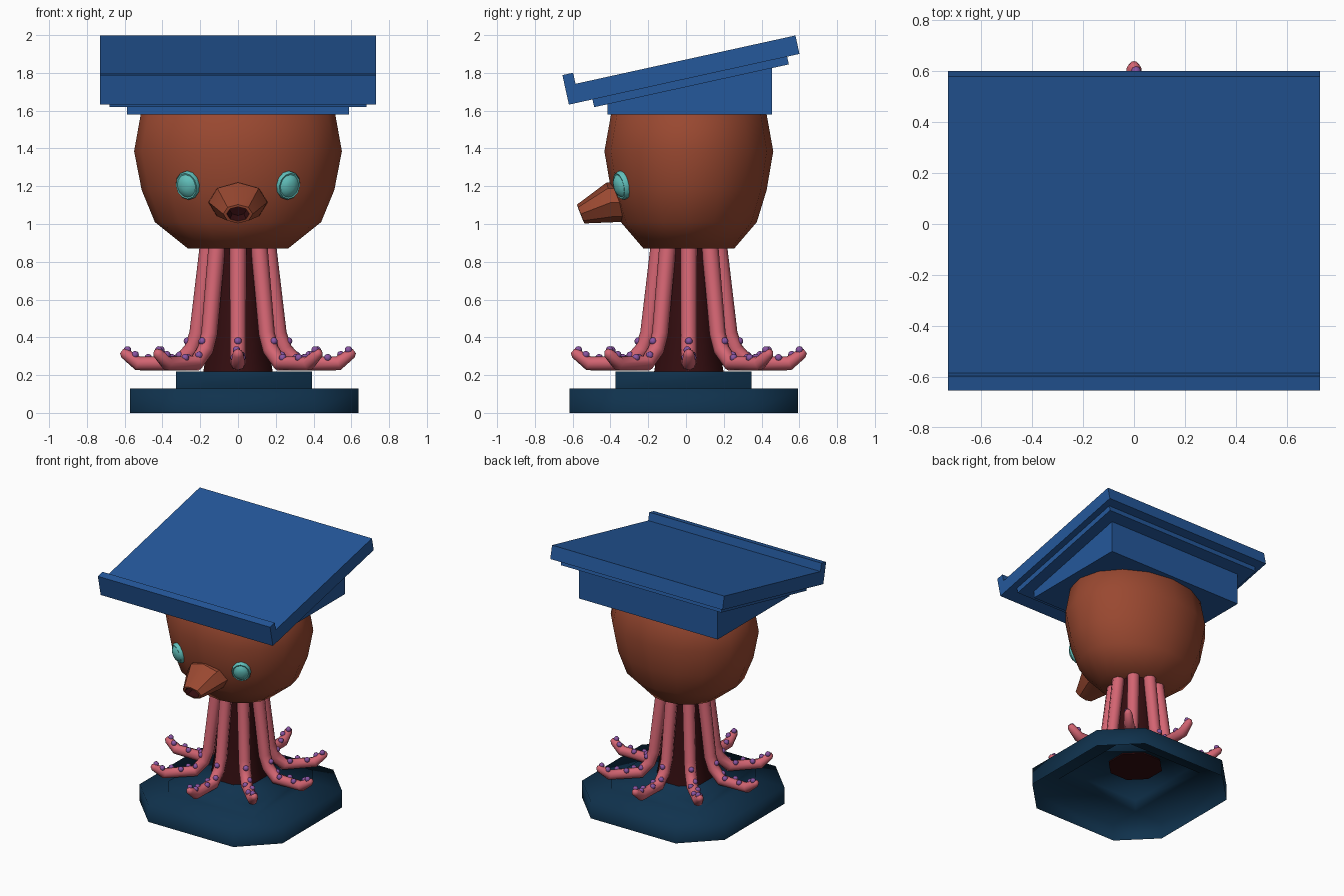
import bpy, bmesh, math
from math import cos, sin, pi, radians
from mathutils import Vector, Matrix

if "Cube" in bpy.data.objects:
    bpy.data.objects.remove(bpy.data.objects["Cube"])

CY = 0.015  # y of the body axis


def material(name, rgb):
    m = bpy.data.materials.new(name)
    m.diffuse_color = (*rgb, 1)
    m.use_nodes = True
    m.node_tree.nodes["Principled BSDF"].inputs["Base Color"].default_value = m.diffuse_color
    return m


BLUE = material("desk blue", (0.018, 0.098, 0.33))
NAVY = material("base navy", (0.005, 0.032, 0.075))
BROWN = material("head brown", (0.32, 0.065, 0.03))
MAROON = material("dark maroon", (0.033, 0.004, 0.005))
PINK = material("tentacle pink", (0.66, 0.13, 0.17))
PURPLE = material("sucker purple", (0.25, 0.09, 0.36))
TEAL = material("eye teal", (0.12, 0.53, 0.50))


def make(name, bm, mats, smooth=None, loc=(0, 0, 0), fix=True):
    """Turn a bmesh into an object; smooth is the sharp-edge angle in degrees."""
    if fix:
        bmesh.ops.recalc_face_normals(bm, faces=bm.faces)
    me = bpy.data.meshes.new(name)
    bm.to_mesh(me)
    bm.free()
    for m in mats:
        me.materials.append(m)
    if smooth is not None:
        me.polygons.foreach_set("use_smooth", [True] * len(me.polygons))
        me.set_sharp_from_angle(angle=radians(smooth))
    ob = bpy.data.objects.new(name, me)
    ob.location = loc
    bpy.context.collection.objects.link(ob)
    return ob


def loft(bm, rings, cap_start=True, cap_end=True):
    """Skin a list of closed point rings."""
    vs = [[bm.verts.new(p) for p in r] for r in rings]
    n = len(vs[0])
    bands = []
    for a, b in zip(vs, vs[1:]):
        bands.append([bm.faces.new((a[i], a[(i + 1) % n], b[(i + 1) % n], b[i]))
                      for i in range(n)])
    if cap_start:
        bm.faces.new(vs[0][::-1])
    if cap_end:
        bands.append([bm.faces.new(vs[-1])])
    return bands


def ellipse(n, rx, ry, z, off=0.0):
    return [(rx * cos(2 * pi * (i + off) / n), ry * sin(2 * pi * (i + off) / n), z)
            for i in range(n)]


def slab(name, yz, half):
    """Extrude a side-view outline across x."""
    bm = bmesh.new()
    loft(bm, [[(x, y, z) for y, z in yz] for x in (-half, half)])
    return make(name, bm, [BLUE])


# Base: open-bottomed chamfered octagon with a square step
H, S = 0.605, 0.36
octagon = [(S, -H), (H, -S), (H, S), (S, H), (-S, H), (-H, S), (-H, -S), (-S, -H)]
square = [(S, -S), (S, S), (-S, S), (-S, -S)]
bm = bmesh.new()
low, top = [[bm.verts.new((x, y, z)) for x, y in octagon] for z in (0, 0.13)]
sq0, sq1 = [[bm.verts.new((x, y, z)) for x, y in square] for z in (0.13, 0.22)]
for i in range(8):
    j = (i + 1) % 8
    bm.faces.new((low[i], low[j], top[j], top[i]))
for k in range(4):
    m = (k + 1) % 4
    bm.faces.new((top[2 * k], top[2 * k + 1], sq0[k]))
    bm.faces.new((top[2 * k + 1], top[(2 * k + 2) % 8], sq0[m], sq0[k]))
    bm.faces.new((sq0[k], sq0[m], sq1[m], sq1[k]))
bm.faces.new(sq1)
make("base", bm, [NAVY], 180, (0.033, -0.013, 0), fix=False)

# Stem
bm = bmesh.new()
loft(bm, [ellipse(8, r, r, z, 0.5) for r, z in ((0.2, 0.21), (0.165, 0.42), (0.14, 0.95))])
make("stem", bm, [MAROON], 50, (0, CY, 0))

# Tentacles: tube along an (r, z) path, spun eight times
path = [(0.15, 0.95), (0.215, 0.42), (0.245, 0.335), (0.315, 0.262), (0.53, 0.262), (0.6, 0.315)]
radii = [0.045, 0.043, 0.043, 0.042, 0.038, 0.028]
bm = bmesh.new()
pts = [Vector((r, 0, z)) for r, z in path]
rings = []
for i, p in enumerate(pts):
    a = (p - pts[max(i - 1, 0)]).normalized()
    b = (pts[min(i + 1, len(pts) - 1)] - p).normalized()
    t = (a + b).normalized()
    n = Vector((-t.z, 0, t.x))
    rings.append([p + radii[i] * (cos(k * pi / 4) * n + sin(k * pi / 4) * Vector((0, 1, 0)))
                  for k in range(8)])
tip = pts[-1] + 0.02 * (pts[-1] - pts[-2]).normalized()
rings.append([tip + 0.5 * (v - pts[-1]) for v in rings[-1]])
loft(bm, rings)
# suckers along the upper side: (r, sideways, z)
body = set(bm.faces)
for r, y, z in ((0.268, 0, 0.38), (0.31, 0.018, 0.305), (0.355, -0.02, 0.292),
                (0.415, 0.02, 0.292), (0.475, -0.02, 0.292), (0.545, 0.012, 0.308),
                (0.585, -0.008, 0.333)):
    bmesh.ops.create_uvsphere(bm, u_segments=8, v_segments=6, radius=0.02,
                              matrix=Matrix.Translation((r, y, z)))
for f in bm.faces:
    f.material_index = 0 if f in body else 1
first = make("tentacle_1", bm, [PINK, PURPLE], 60, (0, CY, 0))
for i in range(1, 8):
    ob = bpy.data.objects.new(f"tentacle_{i + 1}", first.data)
    ob.location = first.location
    ob.rotation_euler.z = i * pi / 4
    bpy.context.collection.objects.link(ob)

# Head
bm = bmesh.new()
profile = [(0.265, 0.24, 0.87), (0.44, 0.36, 1.01), (0.51, 0.412, 1.18),
           (0.55, 0.447, 1.385), (0.515, 0.412, 1.58), (0.47, 0.38, 1.62)]
loft(bm, [ellipse(16, *p) for p in profile])
make("head", bm, [BROWN], 50, (0, CY, 0))


# Snout: rings across y with a recessed dark mouth
def snout_ring(y, z, rx, rz, lean):
    return [(rx * cos(k * pi / 4), y - lean * sin(k * pi / 4), z + rz * sin(k * pi / 4))
            for k in range(8)]


bm = bmesh.new()
bands = loft(bm, [snout_ring(-0.29, 1.115, 0.16, 0.105, 0),
                  snout_ring(-0.395, 1.115, 0.155, 0.105, 0.025),
                  snout_ring(-0.557, 1.053, 0.078, 0.05, 0.02),
                  snout_ring(-0.559, 1.053, 0.06, 0.038, 0.015),
                  snout_ring(-0.5, 1.075, 0.045, 0.03, 0.015)])
for f in bands[3] + bands[4]:
    f.material_index = 1
make("snout", bm, [BROWN, MAROON], 35)

# Eyes: domed discs with a rim, facing outward and slightly down
for side, label in ((-1, "left"), (1, "right")):
    bm = bmesh.new()
    loft(bm, [ellipse(12, 0.066 * s, 0.075 * s, z) for s, z in
              ((1.0, -0.03), (1.03, 0.008), (0.93, 0.02), (0.82, 0.018), (0.6, 0.033), (0.25, 0.04))])
    eye = make("eye_" + label, bm, [TEAL], 50, (side * 0.265, -0.338, 1.205))
    eye.rotation_mode = "QUATERNION"
    eye.rotation_quaternion = Vector((side * 0.44, -0.87, -0.22)).to_track_quat("Z", "Y")

# Reading desk: tilted board with front lip, under-plate and wedge
TILT = radians(12.4)


def tilt(s, t):
    return (-0.62 + s * cos(TILT) - t * sin(TILT), 1.632 + s * sin(TILT) + t * cos(TILT))


slab("desk_board", [tilt(*p) for p in ((0, 0), (1.25, 0), (1.25, 0.1), (0.058, 0.1),
                                       (0.058, 0.16), (0, 0.16))], 0.73)
slab("desk_plate", [tilt(*p) for p in ((0.128, -0.042), (1.183, -0.042),
                                       (1.183, 0.001), (0.128, 0.001))], 0.68)
slab("desk_wedge", [(-0.415, 1.58), (0.455, 1.58), (0.455, 1.83), (-0.415, 1.638)], 0.587)
